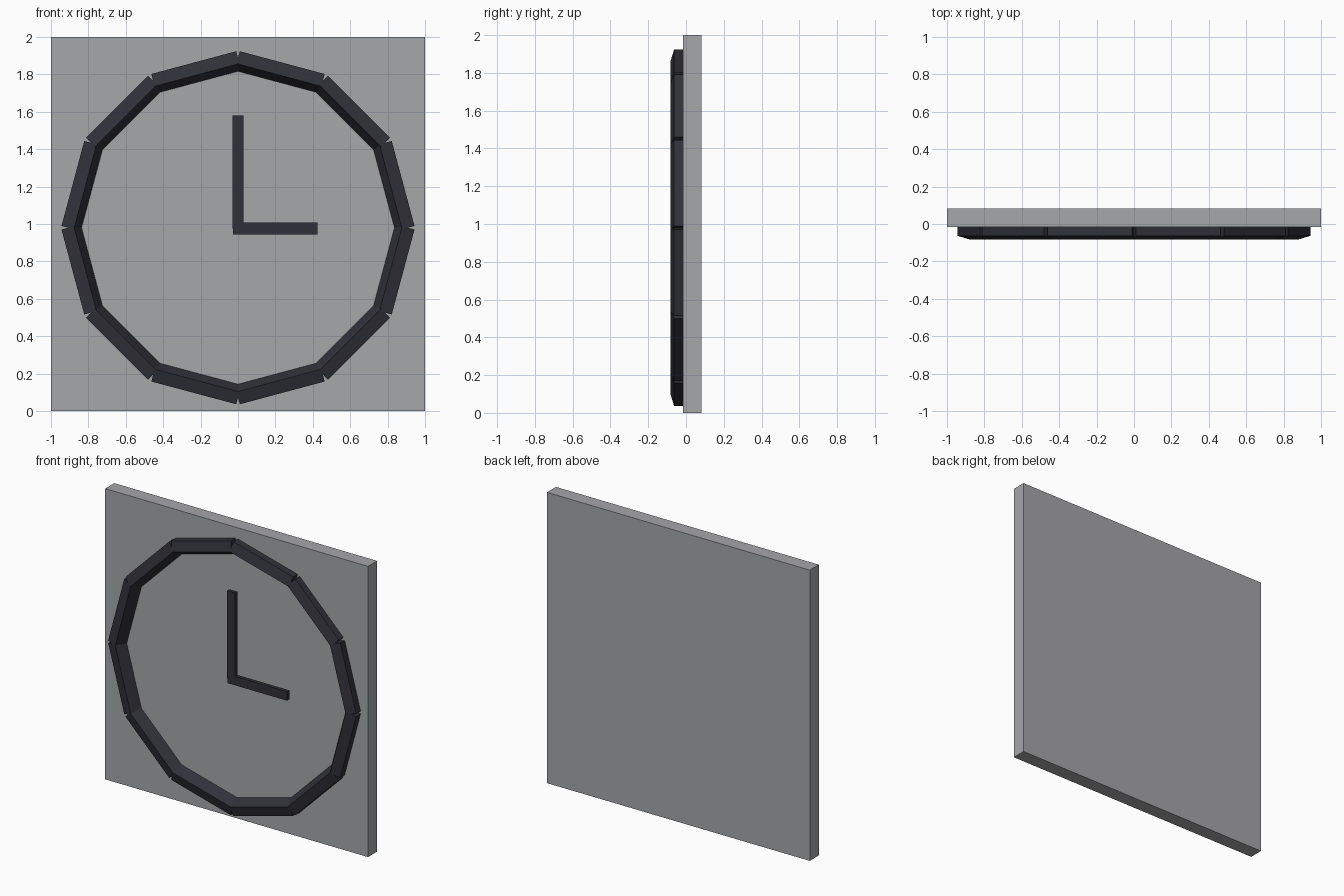
import bpy, bmesh, math
from mathutils import Matrix, Vector

cube = bpy.data.objects.get("Cube")
if cube:
    bpy.data.objects.remove(cube, do_unlink=True)

CENTRE_Z = 0.98


def material(name, rgb):
    mat = bpy.data.materials.new(name)
    mat.use_nodes = True
    mat.diffuse_color = (*rgb, 1)
    mat.node_tree.nodes["Principled BSDF"].inputs["Base Color"].default_value = (*rgb, 1)
    return mat


grey = material("light_grey", (0.38, 0.385, 0.395))
dark = material("charcoal", (0.03, 0.03, 0.041))


def add_object(name, bm, mat):
    bmesh.ops.recalc_face_normals(bm, faces=bm.faces)
    mesh = bpy.data.meshes.new(name)
    bm.to_mesh(mesh)
    bm.free()
    mesh.materials.append(mat)
    obj = bpy.data.objects.new(name, mesh)
    bpy.context.collection.objects.link(obj)
    return obj


def box(name, low, high, mat):
    low, high = Vector(low), Vector(high)
    bm = bmesh.new()
    bmesh.ops.create_cube(bm, size=1)
    bmesh.ops.scale(bm, vec=high - low, verts=bm.verts)
    bmesh.ops.translate(bm, vec=(low + high) / 2, verts=bm.verts)
    return add_object(name, bm, mat)


# Square backing plate
box("back_plate", (-1, -0.015, 0), (1, 0.083, 2), grey)

# Rim: twelve straight bars with a sloped front, as (radius, depth)
profile = [(0.805, -0.01), (0.846, -0.083), (0.914, -0.063), (0.914, -0.01)]
half_length = 0.235
for i in range(12):
    bm = bmesh.new()
    face = bm.faces.new([bm.verts.new((-half_length, y, r)) for r, y in profile])
    bar = bmesh.ops.extrude_face_region(bm, geom=[face])
    ends = [v for v in bar["geom"] if isinstance(v, bmesh.types.BMVert)]
    bmesh.ops.translate(bm, vec=(2 * half_length, 0, 0), verts=ends)
    turn = Matrix.Rotation(math.radians(15 + 30 * i), 4, 'Y')
    bm.transform(Matrix.Translation((0, 0, CENTRE_Z)) @ turn)
    add_object(f"rim_bar_{i + 1}", bm, dark)

# Hands, standing clear of the plate
box("minute_hand", (-0.03, -0.075, 0.975), (0.03, -0.05, 1.58), dark)
box("hour_hand", (-0.026, -0.075, 0.945), (0.426, -0.05, 1.007), dark)
